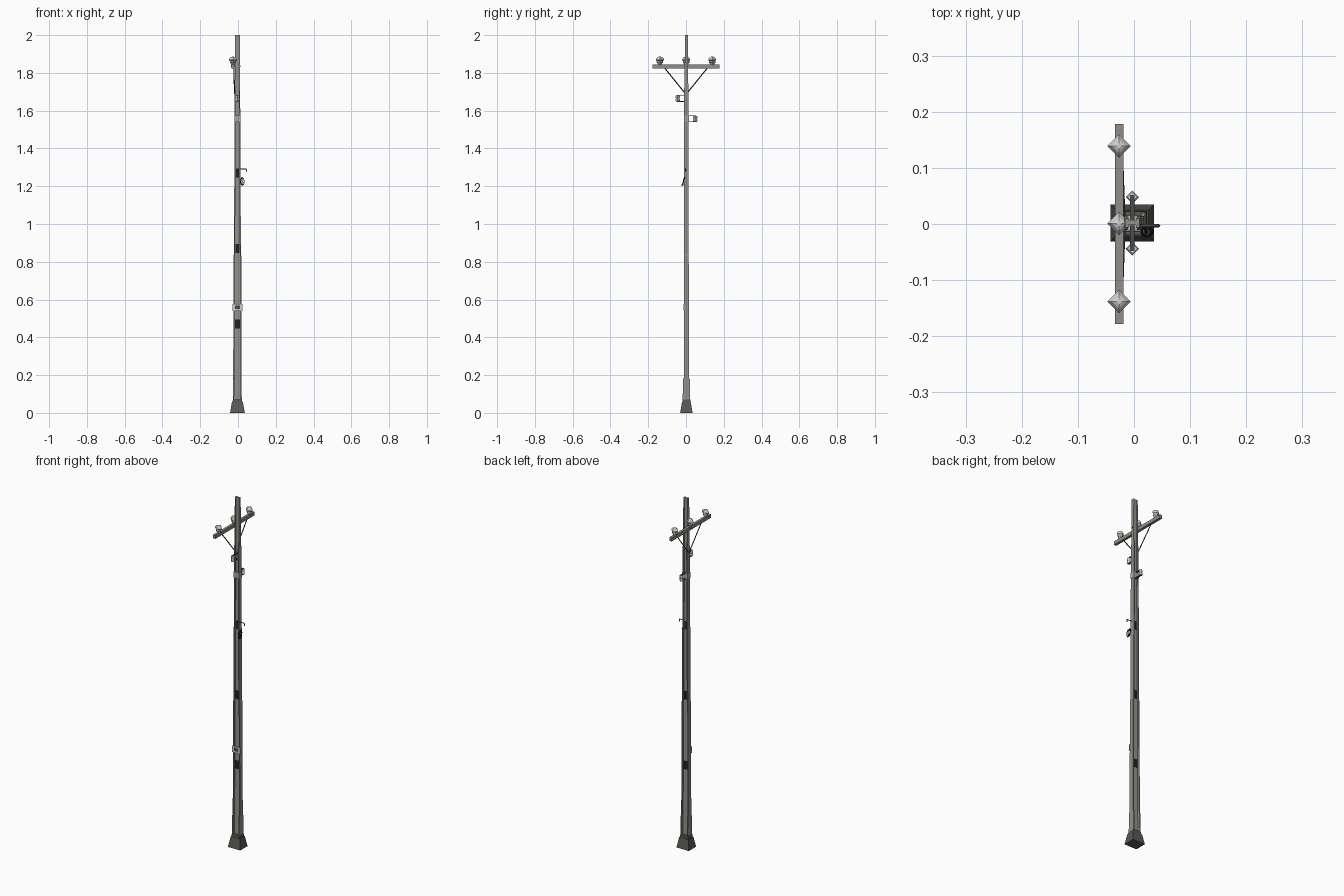
import bpy, bmesh, math
from mathutils import Vector

if "Cube" in bpy.data.objects:
    bpy.data.objects.remove(bpy.data.objects["Cube"])

CX, CY = -0.003, 0.002   # pole axis


def material(name, rgb):
    m = bpy.data.materials.new(name)
    m.diffuse_color = (*rgb, 1)
    m.use_nodes = True
    m.node_tree.nodes["Principled BSDF"].inputs["Base Color"].default_value = m.diffuse_color
    return m


CONCRETE = material("concrete", (0.30, 0.29, 0.26))
FOOTING = material("dark_footing", (0.10, 0.10, 0.09))
ARM = material("weathered_arm", (0.29, 0.27, 0.245))
PORCELAIN = material("porcelain", (0.62, 0.62, 0.60))
STEEL = material("galvanised_steel", (0.40, 0.40, 0.38))
IRON = material("dark_iron", (0.07, 0.07, 0.065))
BLACK = material("black", (0.015, 0.015, 0.014))


def finish(name, bm, mat):
    bmesh.ops.recalc_face_normals(bm, faces=bm.faces[:])
    me = bpy.data.meshes.new(name)
    bm.to_mesh(me)
    bm.free()
    ob = bpy.data.objects.new(name, me)
    bpy.context.collection.objects.link(ob)
    me.materials.append(mat)
    return ob


def loft(name, rings, mat):
    """Skin a list of equal-length closed rings and cap both ends."""
    bm = bmesh.new()
    rows = [[bm.verts.new(p) for p in r] for r in rings]
    n = len(rows[0])
    for a, b in zip(rows, rows[1:]):
        for i in range(n):
            j = (i + 1) % n
            bm.faces.new((a[i], a[j], b[j], b[i]))
    bm.faces.new(rows[0])
    bm.faces.new(rows[-1])
    return finish(name, bm, mat)


def rect(x, y, z, hx, hy):
    return [(x - hx, y - hy, z), (x + hx, y - hy, z), (x + hx, y + hy, z), (x - hx, y + hy, z)]


def box(name, lo, hi, mat):
    x, y = (lo[0] + hi[0]) / 2, (lo[1] + hi[1]) / 2
    hx, hy = (hi[0] - lo[0]) / 2, (hi[1] - lo[1]) / 2
    return loft(name, [rect(x, y, lo[2], hx, hy), rect(x, y, hi[2], hx, hy)], mat)


def spin(name, x, y, z, profile, mat):
    """Four-sided turned shape with its corners on the axes."""
    return loft(name, [[(x + r, y, z + h), (x, y + r, z + h), (x - r, y, z + h), (x, y - r, z + h)]
                       for r, h in profile], mat)


def wire(name, pts, r, mat, closed=False):
    cu = bpy.data.curves.new(name, 'CURVE')
    cu.dimensions = '3D'
    cu.bevel_depth, cu.bevel_resolution, cu.use_fill_caps = r, 0, True
    sp = cu.splines.new('POLY')
    sp.points.add(len(pts) - 1)
    for p, q in zip(sp.points, pts):
        p.co = (*q, 1)
    sp.use_cyclic_u = closed
    ob = bpy.data.objects.new(name, cu)
    bpy.context.collection.objects.link(ob)
    cu.materials.append(mat)
    return ob


# Pole: H section, two flanges facing left/right with a web between
def h_ring(z, hx, hy, t=0.006, w=0.004):
    half = [(hx, -hy), (hx, hy), (hx - t, hy), (hx - t, w), (t - hx, w), (t - hx, hy)]
    return [(CX + s * x, CY + s * y, z) for s in (1, -1) for x, y in half]


loft("pole", [h_ring(*s) for s in (
    (0.05, 0.023, 0.020), (0.18, 0.0225, 0.018), (0.185, 0.0225, 0.0135), (0.83, 0.021, 0.0125),
    (0.84, 0.0185, 0.0125), (1.70, 0.0145, 0.0125), (1.76, 0.014, 0.009), (2.0, 0.013, 0.008))], CONCRETE)

# Footing
loft("footing", [rect(CX, CY, 0, 0.039, 0.033), rect(CX, CY, 0.058, 0.029, 0.023)], FOOTING)
loft("footing_collar", [rect(CX, CY, 0.058, 0.026, 0.021), rect(CX, CY, 0.072, 0.024, 0.0205)], FOOTING)

# Dark openings in the web
for i, (z, hx) in enumerate(((0.47, 0.013), (0.87, 0.010), (1.27, 0.009))):
    box(f"web_opening_{i}", (CX - hx, CY - 0.0047, z - 0.024), (CX + hx, CY + 0.0047, z + 0.024), BLACK)

# Crossarm and braces
AX = -0.0265
box("crossarm", (AX - 0.0075, -0.178, 1.824), (AX + 0.0075, 0.178, 1.844), ARM)
for s in (-1, 1):
    wire(f"brace_{'right' if s > 0 else 'left'}",
         [(-0.022, 0.115 * s, 1.828), (-0.018, 0.003 * s, 1.69)], 0.003, IRON)
wire("arm_bolt", [(-0.038, CY, 1.834), (0.014, CY, 1.834)], 0.004, IRON)

# Large insulators
big = ((0.010, 0), (0.012, 0.008), (0.017, 0.012), (0.017, 0.022), (0.021, 0.025),
       (0.021, 0.032), (0.013, 0.041), (0.005, 0.044))
for i, y in enumerate((-0.138, 0.001, 0.139)):
    spin(f"insulator_{i}", AX, y, 1.842, big, PORCELAIN)

# Side spool insulators in brackets
spool = ((0.009, -0.016), (0.012, -0.012), (0.012, -0.005), (0.009, -0.001), (0.009, 0.001),
         (0.012, 0.005), (0.012, 0.012), (0.009, 0.016))
for name, s, z in (("front", -1, 1.665), ("back", 1, 1.557)):
    y = CY + s * 0.046
    spin(f"{name}_spool", CX, y, z, spool, PORCELAIN)
    for dz in (-0.016, 0.016):
        ys = sorted((CY + s * 0.005, y + s * 0.004))
        box(f"{name}_spool_strap", (CX - 0.004, ys[0], z + dz - 0.002),
            (CX + 0.004, ys[1], z + dz + 0.002), IRON)
box("spool_band", (CX - 0.0165, CY - 0.0135, 1.54), (CX + 0.0165, CY + 0.0135, 1.574), STEEL)

# Front sign plate
box("plate", (CX - 0.026, CY - 0.0155, 0.54), (CX + 0.026, CY - 0.012, 0.577), PORCELAIN)
box("plate_panel", (CX - 0.013, CY - 0.0163, 0.55), (CX + 0.013, CY - 0.0153, 0.569), IRON)

# Side hook and hanging loop
wire("side_hook", [(0.012, -0.003, 1.291), (0.044, -0.003, 1.291), (0.044, -0.003, 1.277)], 0.003, IRON)
wire("hook_stem", [(0.017, -0.006, 1.245), (0.022, -0.012, 1.24), (0.022, -0.016, 1.205)], 0.003, BLACK)
wire("hanging_loop", [(0.023 + 0.010 * math.cos(a), -0.014 + 0.008 * math.sin(a), 1.225 + 0.021 * math.sin(a))
                      for a in (math.tau * k / 8 for k in range(8))], 0.0025, BLACK, True)
